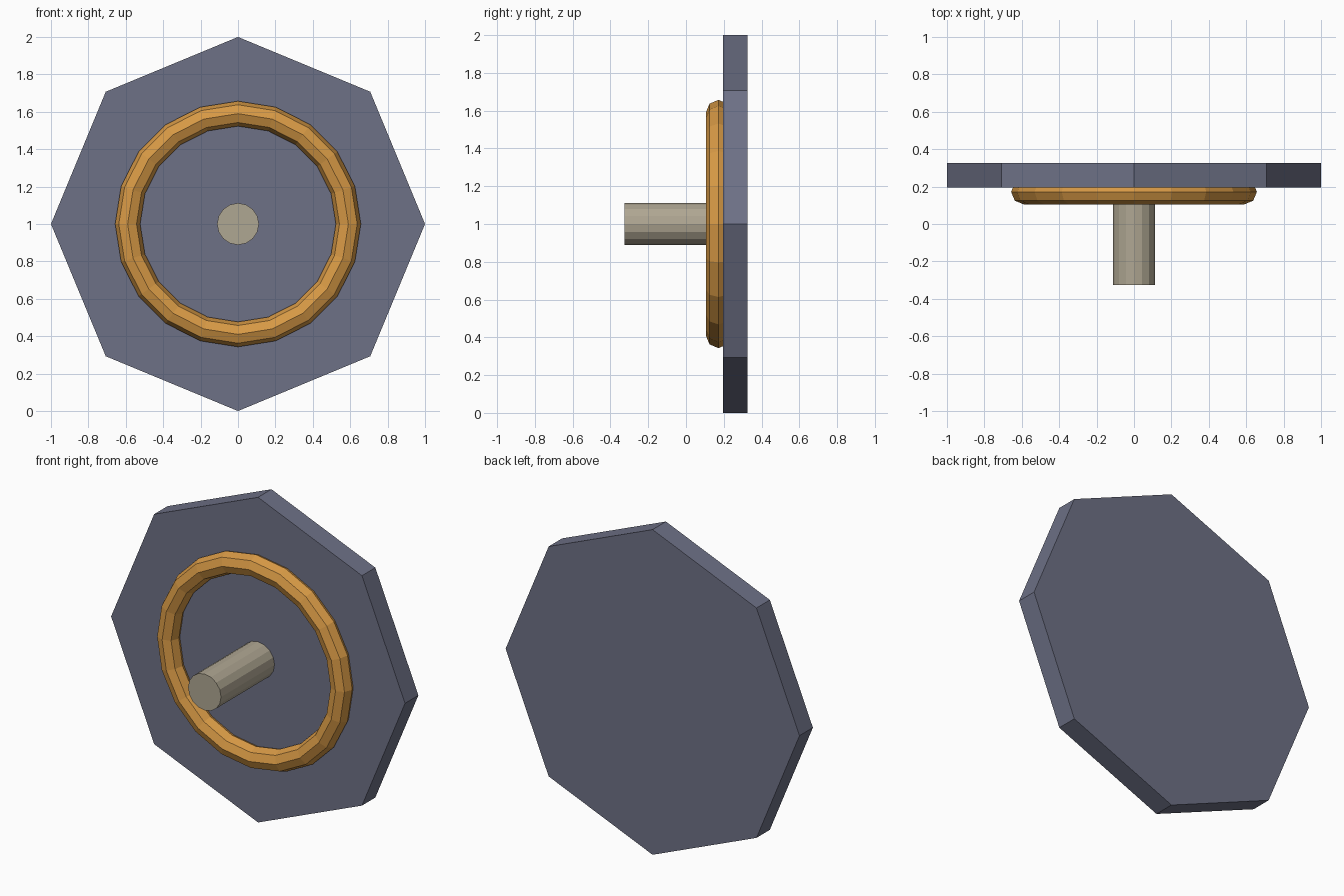
import bpy, math
from mathutils import Matrix

if "Cube" in bpy.data.objects:
    bpy.data.objects.remove(bpy.data.objects["Cube"])


def material(name, rgb):
    m = bpy.data.materials.new(name)
    m.diffuse_color = (*rgb, 1)
    m.use_nodes = True
    m.node_tree.nodes["Principled BSDF"].inputs["Base Color"].default_value = m.diffuse_color
    return m


def finish(name, mat):
    # Stand the part up so its axis runs along y, with flat shading
    ob = bpy.context.object
    ob.name = name
    ob.data.transform(Matrix.Rotation(math.pi / 2, 4, 'X'))
    ob.data.materials.append(mat)
    for p in ob.data.polygons:
        p.use_smooth = False
    return ob


def disc(name, sides, radius, y0, y1, mat):
    bpy.ops.mesh.primitive_cylinder_add(vertices=sides, radius=radius, depth=y1 - y0,
                                        location=(0, (y0 + y1) / 2, 1))
    return finish(name, mat)


slate = material("slate blue", (0.155, 0.165, 0.24))
amber = material("amber", (0.68, 0.32, 0.06))
stone = material("warm grey", (0.43, 0.385, 0.29))

# Octagonal back plate
disc("back_plate", 8, 1.0, 0.195, 0.325, slate)

# Round peg sticking out of the front
disc("peg", 16, 0.112, -0.325, 0.2, stone)

# Raised ring, half sunk in the plate
bpy.ops.mesh.primitive_torus_add(major_segments=20, minor_segments=8, major_radius=0.59,
                                 minor_radius=0.067, location=(0, 0.172, 1))
finish("ring", amber)
